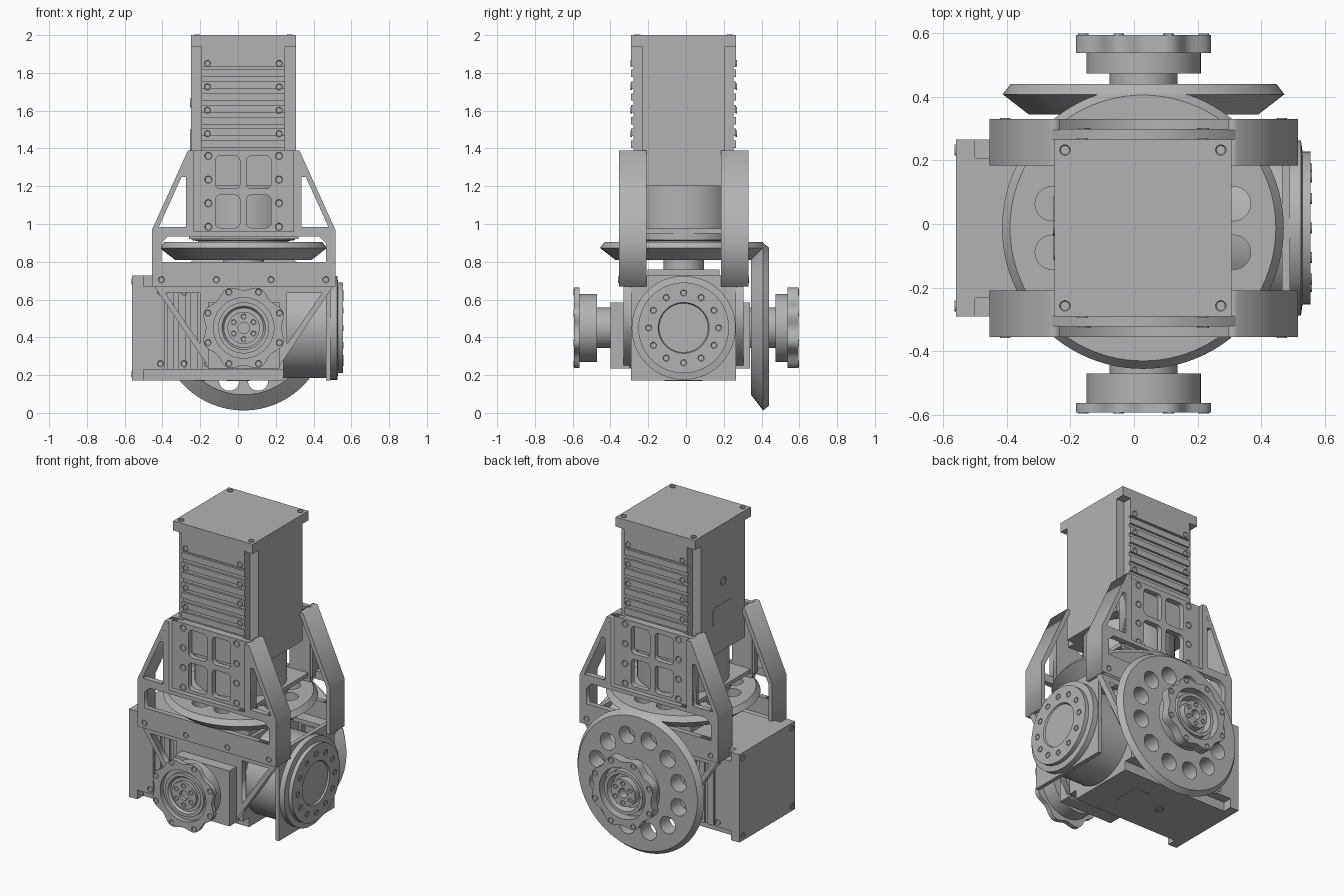
import bpy, bmesh, math
from mathutils import Matrix, Vector

cube = bpy.data.objects.get("Cube")
if cube:
    bpy.data.objects.remove(cube, do_unlink=True)

GREY = (0.45, 0.45, 0.45, 1)
mat = bpy.data.materials.new("machined grey")
mat.use_nodes = True
mat.diffuse_color = GREY
mat.node_tree.nodes["Principled BSDF"].inputs["Base Color"].default_value = GREY

CX, CY, CZ = 0.03, -0.0125, 0.45      # common axes of the assembly
T = Matrix.Translation


def rot(deg, axis):
    return Matrix.Rotation(math.radians(deg), 4, axis)


def finish(name, bm, m, smooth=False):
    bmesh.ops.remove_doubles(bm, verts=bm.verts, dist=1e-5)
    bmesh.ops.recalc_face_normals(bm, faces=bm.faces)
    bm.transform(m)
    me = bpy.data.meshes.new(name)
    bm.to_mesh(me)
    bm.free()
    me.materials.append(mat)
    ob = bpy.data.objects.new(name, me)
    bpy.context.collection.objects.link(ob)
    if smooth:
        bpy.ops.object.select_all(action='DESELECT')
        ob.select_set(True)
        bpy.context.view_layer.objects.active = ob
        bpy.ops.object.shade_smooth_by_angle(angle=math.radians(30))
    return ob


def boxes(name, spans, m=Matrix()):
    """Boxes from (x0, x1, y0, y1, z0, z1) spans, in one object."""
    bm = bmesh.new()
    for a, b, c, d, e, f in spans:
        s = Matrix.Diagonal((b - a, d - c, f - e, 1))
        bmesh.ops.create_cube(bm, size=1, matrix=T(((a + b) / 2, (c + d) / 2, (e + f) / 2)) @ s)
    return finish(name, bm, m)


def lathe(name, profile, m, steps=64):
    """Spin (radius, height) points round local z."""
    bm = bmesh.new()
    vs = [bm.verts.new((r, 0, h)) for r, h in profile]
    es = [bm.edges.new(p) for p in zip(vs, vs[1:])]
    bmesh.ops.spin(bm, geom=vs + es, cent=(0, 0, 0), axis=(0, 0, 1),
                   angle=2 * math.pi, steps=steps)
    return finish(name, bm, m, True)


def drum(name, r, h0, h1, m):
    return lathe(name, [(0, h0), (r, h0), (r, h1), (0, h1)], m)


def plate(name, loops, depth, m, smooth=False):
    """Flat plate in local xy: first loop is the outline, the rest are holes."""
    cu = bpy.data.curves.new(name, 'CURVE')
    cu.dimensions, cu.fill_mode, cu.extrude = '2D', 'BOTH', depth / 2
    for loop in loops:
        sp = cu.splines.new('POLY')
        sp.points.add(len(loop) - 1)
        sp.use_cyclic_u = True
        for p, (x, y) in zip(sp.points, loop):
            p.co = (x, y, 0, 1)
    ob = bpy.data.objects.new(name, cu)
    bpy.context.collection.objects.link(ob)
    dg = bpy.context.evaluated_depsgraph_get()
    me = bpy.data.meshes.new_from_object(ob.evaluated_get(dg))
    bm = bmesh.new()
    bm.from_mesh(me)
    bpy.data.objects.remove(ob, do_unlink=True)
    bpy.data.meshes.remove(me)
    bpy.data.curves.remove(cu)
    return finish(name, bm, m, smooth)


def screws(name, pts, m, r=0.017):
    """Shallow socket heads standing on local z = 0."""
    bm = bmesh.new()
    for x, y in pts:
        new = bmesh.ops.create_cone(bm, cap_ends=True, segments=14, radius1=r, radius2=r,
                                    depth=0.008, matrix=T((x, y, 0)))['verts']
        bm.normal_update()
        top = [f for f in {f for v in new for f in v.link_faces} if f.normal.z > 0.9]
        bmesh.ops.inset_individual(bm, faces=top, thickness=r * 0.3)
        bmesh.ops.translate(bm, verts=top[0].verts, vec=(0, 0, -0.007))
    return finish(name, bm, m)


def ring(r, n, start=0, wave=0):
    return [((r + wave * math.cos(8 * a - math.pi)) * math.cos(a),
             (r + wave * math.cos(8 * a - math.pi)) * math.sin(a))
            for a in (math.radians(start) + 2 * math.pi * i / n for i in range(n))]


def rounded(x0, x1, y0, y1, r=0.025):
    pts = []
    for cx, cy, a0 in ((x1 - r, y1 - r, 0), (x0 + r, y1 - r, 90),
                       (x0 + r, y0 + r, 180), (x1 - r, y0 + r, 270)):
        for i in range(6):
            a = math.radians(a0 + 18 * i)
            pts.append((cx + r * math.cos(a), cy + r * math.sin(a)))
    return pts


def motor(tag, m):
    """Finned motor; its closed end is local z = 0 and it runs along -z."""
    H, N = 0.278, 0.22
    boxes(tag + "_end_cap", [(-H, H, -H, H, -0.06, 0)], m)
    boxes(tag + "_body", [(-N, N, -0.265, 0.265, -0.8, -0.05),
                          (-H, H, -N, N, -0.8, -0.05)], m)
    # cooling fins on the two ribbed faces
    bands = [(-0.17, -0.05), (-0.8, -0.61)]
    bands += [(-0.222 - 0.0625 * i, -0.183 - 0.0625 * i) for i in range(7)]
    boxes(tag + "_fins", [(-N, N, s * 0.2715 - 0.0065, s * 0.2715 + 0.0065, a, b)
                          for a, b in bands for s in (-1, 1)], m)
    # gearbox and output face
    drum(tag + "_gearbox", 0.265, -1.06, -0.75, m)
    boxes(tag + "_mount_plate", [(-H, H, -H, H, -1.05, -1.025)], m)
    lathe(tag + "_output_face", [(0, -1.04), (0.275, -1.04), (0.275, -1.085), (0.24, -1.09),
                                 (0.24, -1.115), (0.135, -1.115), (0.13, -1.105), (0, -1.105)], m)
    screws(tag + "_output_screws", ring(0.185, 12), m @ T((0, 0, -1.115)) @ rot(180, 'X'))
    screws(tag + "_cap_screws", [(x, y) for x in (-0.245, 0.245) for y in (-0.245, 0.245)], m)
    rows = [(x, -0.15 - 0.124 * i) for x in (-0.19, 0.19) for i in range(4)]
    for side, a in (("front", 0), ("back", 180)):
        screws(f"{tag}_{side}_screws", rows, m @ rot(a, 'Z') @ T((0, -H, 0)) @ rot(90, 'X'))
    # cover panel on one plain side
    side = m @ T((-H, 0, 0)) @ rot(-90, 'Y')
    plate(tag + "_cover", [rounded(-0.62, -0.5, -0.1, 0.1)], 0.006, side)
    screws(tag + "_cover_stud", [(-0.36, 0)], side, 0.025)


motor("upper_motor", T((CX - 0.002, CY, 2)))
motor("lower_motor", T((-0.56, CY, CZ)) @ rot(-90, 'Y'))


def bevel_gear(name, m):
    """Bevel wheel with twelve lightening holes, back face at local z = 0."""
    ob = lathe(name, [(0, 0), (0.418, 0), (0.443, -0.032), (0.36, -0.096), (0, -0.096)], m, 96)
    bm = bmesh.new()
    for x, y in ring(0.295, 12, 15):
        bmesh.ops.create_cone(bm, cap_ends=True, segments=28, radius1=0.054, radius2=0.054,
                              depth=0.4, matrix=T((x, y, 0)))
    cutter = finish("hole_cutter", bm, m)
    cutter.hide_render = True
    mod = ob.modifiers.new("holes", 'BOOLEAN')
    mod.operation, mod.solver, mod.object = 'DIFFERENCE', 'EXACT', cutter
    dg = bpy.context.evaluated_depsgraph_get()
    ob.data = bpy.data.meshes.new_from_object(ob.evaluated_get(dg))
    ob.modifiers.clear()
    bpy.data.objects.remove(cutter, do_unlink=True)


FRONT, BACK = rot(90, 'X'), rot(-90, 'X')
bevel_gear("upper_gear", T((CX - 0.002, CY, 0.905)))
bevel_gear("back_gear", T((CX, 0.44, CZ + 0.006)) @ BACK)
drum("upper_gear_hub", 0.107, 0.74, 0.82, T((CX, CY, 0)))
boxes("upper_hub_block", [(CX - 0.19, CX + 0.19, CY - 0.19, CY + 0.19, 0.72, 0.76)])


def output_hub(tag, m, base, neck, disc, tip):
    """Bearing block, neck, disc and scalloped flange, stacked along local z."""
    boxes(tag + "_bearing_block", [(-0.19, 0.19, -0.215, 0.135, base, base + 0.1)], m)
    drum(tag + "_neck", 0.107, base, neck + 0.01, m)
    drum(tag + "_disc", 0.18, neck, disc, m)
    plate(tag + "_flange", [ring(0.213, 128, 0, 0.013), ring(0.16, 64)], tip - disc,
          m @ T((0, 0, (tip + disc) / 2)), True)
    lathe(tag + "_hub_core", [(0, disc - 0.01), (0.135, disc - 0.01), (0.135, tip - 0.012),
                              (0.115, tip - 0.012), (0.105, disc + 0.003), (0.085, disc + 0.003),
                              (0.085, tip - 0.008), (0.03, tip - 0.008), (0.03, disc),
                              (0, disc)], m)
    screws(tag + "_flange_screws", ring(0.205, 8, 22.5), m @ T((0, 0, tip)))
    screws(tag + "_core_screws", ring(0.06, 6, 30), m @ T((0, 0, tip - 0.008)), 0.014)


output_hub("front_output", T((CX, 0, CZ)) @ FRONT, 0.3, 0.47, 0.563, 0.592)
output_hub("back_output", T((CX, 0, CZ)) @ BACK @ rot(180, 'Z'), 0.24, 0.473, 0.537, 0.595)


def flip(loop):
    return [(2 * CX - x, z) for x, z in loop]


# bracket outlines in the x-z plane
half = [(-0.455, 0.67), (-0.455, 0.97), (-0.265, 1.39), (-0.235, 1.39), (-0.235, 0.96)]
frame = half + flip(half)[::-1]
window = [(-0.425, 0.985), (-0.31, 1.25), (-0.275, 1.25), (-0.275, 0.985)]
opening = [(-0.405, 0.8), (-0.405, 0.9), (-0.37, 0.935)]
opening += flip(opening)[::-1]
flange = half[:3] + [(-0.235, 1.39), (-0.43, 0.96), (-0.43, 0.67)]
rib = [(-0.275, 0.95), (-0.275, 1.35), (-0.25, 1.39), (-0.25, 0.95)]
brace = [(-0.45, 0.68), (-0.15, 0.235)]
brace += flip(brace)[::-1]
brace_window = [(-0.385, 0.635), (-0.2, 0.365), (-0.2, 0.635)]
panel = [(-0.26, 0.92), (0.32, 0.92), (0.32, 1.39), (-0.26, 1.39)]
lights = [rounded(x, x + 0.13, z, z + 0.173) for x in (-0.12, 0.045) for z in (0.98, 1.187)]

for tag, s in (("front", 1), ("back", -1)):
    def at(y):
        return T((0, CY - s * y, 0)) @ FRONT

    def surface(y):
        return at(y) if s > 0 else T((2 * CX, CY + y, 0)) @ rot(180, 'Z') @ FRONT

    plate(tag + "_bracket_frame", [frame, window, flip(window), opening], 0.035, at(0.325))
    plate(tag + "_bracket_panel", [panel] + lights, 0.033, at(0.294))
    plate(tag + "_lower_brace", [brace, brace_window, flip(brace_window)], 0.04, at(0.298))
    for side, f in (("right", list), ("left", flip)):
        plate(f"{tag}_{side}_bracket_flange", [f(flange)], 0.146, at(0.27))
        plate(f"{tag}_{side}_bracket_rib", [f(rib)], 0.06, at(0.31))
    ys = sorted((CY - s * 0.342, CY - s * 0.23))
    boxes(tag + "_bracket_foot", [(-0.45, 0.51, *ys, 0.67, 0.695)])
    screws(tag + "_panel_screws", [(x, 0.985 + 0.125 * i) for x in (-0.157, 0.217)
                                   for i in range(4)], surface(0.3105), 0.02)
    screws(tag + "_beam_screws", [(x, 0.705) for x in (-0.405, -0.115, 0.175, 0.465)],
           surface(0.3425))
